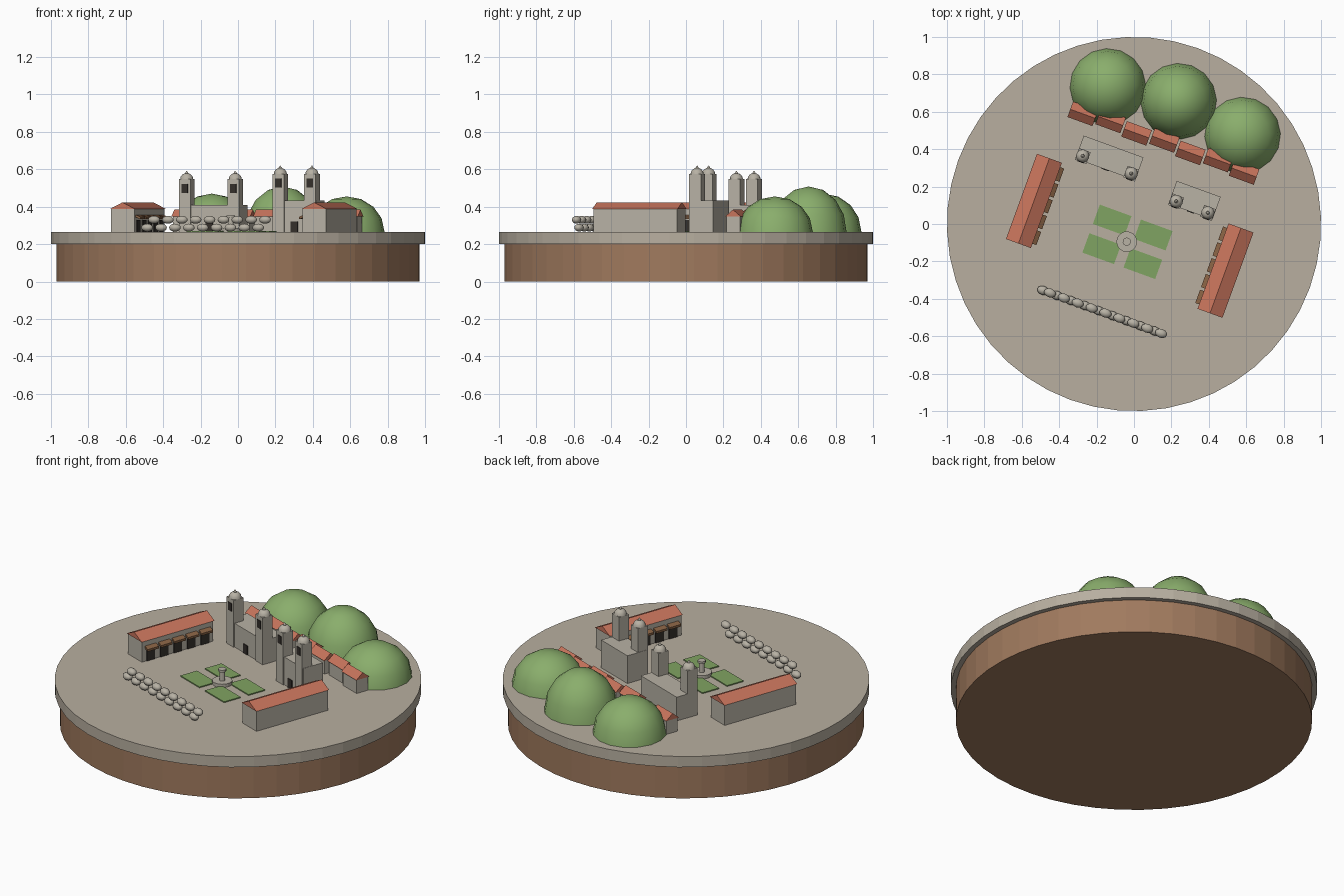
import bpy, bmesh, math
from mathutils import Matrix

cube = bpy.data.objects.get("Cube")
if cube:
    bpy.data.objects.remove(cube)

GROUND = 0.265
TURN = Matrix.Rotation(math.radians(-20), 4, 'Z')  # the village is turned on its disc


def linear(c):
    c /= 255
    return c / 12.92 if c < 0.04045 else ((c + 0.055) / 1.055) ** 2.4


def material(name, r, g, b):
    m = bpy.data.materials.new(name)
    m.use_nodes = True
    col = (linear(r), linear(g), linear(b), 1)
    m.diffuse_color = col
    m.node_tree.nodes["Principled BSDF"].inputs["Base Color"].default_value = col
    return m


earth = material("earth brown", 160, 122, 94)
paving = material("paving stone", 184, 175, 160)
wall = material("wall stone", 184, 178, 165)
tile = material("terracotta", 200, 116, 92)
leaf = material("tree green", 138, 174, 108)
grass = material("lawn green", 128, 164, 98)
wood = material("awning wood", 136, 98, 68)
dark = material("dark opening", 52, 47, 43)


class Part:
    """Collects simple solids into one object."""

    def __init__(self, name, mat):
        self.name, self.mat, self.bm = name, mat, bmesh.new()

    def box(self, x, y, z0, z1, w, d):
        m = Matrix.Translation((x, y, (z0 + z1) / 2)) @ Matrix.Diagonal((w, d, z1 - z0, 1))
        return bmesh.ops.create_cube(self.bm, size=1, matrix=m)["verts"]

    def gable(self, x, y, z0, z1, w, d, axis):
        # roof prism: the upper edge of a box is pinched into a ridge
        vs = self.box(x, y, z0, z1, w, d)
        for v in vs:
            if v.co.z > (z0 + z1) / 2:
                if axis == 'X':
                    v.co.y = y
                else:
                    v.co.x = x
        bmesh.ops.remove_doubles(self.bm, verts=vs, dist=1e-5)

    def cone(self, x, y, z0, z1, r0, r1, n):
        bmesh.ops.create_cone(self.bm, cap_ends=True, segments=n, radius1=r0, radius2=r1,
                              depth=z1 - z0, matrix=Matrix.Translation((x, y, (z0 + z1) / 2)))

    def ball(self, x, y, z, rx, ry, rz, u=16, v=8, half=False):
        m = Matrix.Translation((x, y, z)) @ Matrix.Diagonal((rx, ry, rz, 1))
        vs = bmesh.ops.create_uvsphere(self.bm, u_segments=u, v_segments=v, radius=1, matrix=m)["verts"]
        if half:
            bmesh.ops.delete(self.bm, geom=[p for p in vs if p.co.z < z - 1e-4], context='VERTS')

    def done(self, smooth=False):
        me = bpy.data.meshes.new(self.name)
        for f in self.bm.faces:
            f.smooth = smooth
        self.bm.to_mesh(me)
        self.bm.free()
        me.materials.append(self.mat)
        ob = bpy.data.objects.new(self.name, me)
        ob.matrix_world = TURN
        bpy.context.collection.objects.link(ob)


# Round base
p = Part("earth_base", earth)
p.cone(0, 0, 0, 0.2, 0.972, 0.972, 48)
p.done()
p = Part("paved_slab", paving)
p.cone(0, 0, 0.2, GROUND, 1, 1, 48)
p.done()

# Twin-tower churches: centre x, front y, nave width, nave top, tower offset, tower top
churches = {
    "west_church": (-0.244, 0.222, 0.34, 0.408, 0.138, 0.547),
    "east_church": (0.261, 0.165, 0.25, 0.432, 0.09, 0.575),
}
for name, (cx, fy, width, top, off, tall) in churches.items():
    body = Part(name + "_walls", wall)
    domes = Part(name + "_domes", wall)
    holes = Part(name + "_openings", dark)
    body.box(cx, fy + 0.065, GROUND, top, width, 0.13)
    ty = fy + 0.026
    for tx in (cx - off, cx + off):
        body.box(tx, ty, GROUND, tall, 0.066, 0.066)
        domes.ball(tx, ty, tall, 0.035, 0.035, 0.033, half=True)
        domes.cone(tx, ty, tall + 0.028, tall + 0.044, 0.012, 0.002, 8)
        holes.box(tx, ty - 0.033, tall - 0.073, tall - 0.025, 0.036, 0.006)
    holes.box(cx, fy, GROUND, GROUND + 0.055, 0.04, 0.008)
    body.done()
    domes.done(True)
    holes.done()

# Market arcades on both sides, arches facing the square
for name, s in (("west_arcade", -1), ("east_arcade", 1)):
    y = -0.067
    p = Part(name + "_walls", wall)
    p.box(s * 0.545, y, GROUND, 0.39, 0.132, 0.475)
    p.done()
    p = Part(name + "_roof", tile)
    p.gable(s * 0.545, y, 0.388, 0.423, 0.142, 0.485, 'Y')
    p.done()
    arches, awnings = Part(name + "_arches", dark), Part(name + "_awnings", wood)
    for i in range(5):
        ay = y + (i - 2) * 0.09
        arches.box(s * 0.478, ay, GROUND, 0.33, 0.008, 0.055)
        vs = awnings.box(s * 0.467, ay, 0.345, 0.358, 0.03, 0.075)
        for v in vs:  # slope away from the wall
            if abs(v.co.x) < 0.467:
                v.co.z -= 0.012
    arches.done()
    awnings.done()

# Row of small houses behind the churches
walls, roofs = Part("house_walls", wall), Part("house_roofs", tile)
for i in range(7):
    x, y = (i - 3) * 0.153, 0.46 + 0.015 * (i % 2)
    walls.box(x, y, GROUND, 0.35, 0.13, 0.075)
    roofs.gable(x, y, 0.348, 0.384, 0.142, 0.088, 'X')
walls.done()
roofs.done()

# Wooded hills
p = Part("wooded_hills", leaf)
for x, y, h in ((-0.383, 0.643, 0.205), (0, 0.698, 0.243), (0.383, 0.645, 0.19)):
    p.ball(x, y, GROUND, 0.203, 0.203, h, half=True)
p.done(True)

# Garden lawns around the fountain
p = Part("garden_lawns", grass)
for x in (-0.117, 0.117):
    for y in (-0.02, -0.183):
        p.box(x, y, GROUND - 0.002, GROUND + 0.006, 0.18, 0.11)
p.done()
p = Part("fountain", wall)
fx, fy = -0.004, -0.102
p.cone(fx, fy, GROUND, GROUND + 0.02, 0.055, 0.055, 20)
p.cone(fx, fy, GROUND, GROUND + 0.075, 0.017, 0.014, 12)
p.cone(fx, fy, GROUND + 0.075, GROUND + 0.088, 0.022, 0.022, 12)
p.done()

# Two courses of boulders along the front of the square
p = Part("boulder_wall", wall)
for i in range(9):
    for row in (0, 1):
        x = -0.335 + 0.079 * i + 0.039 * row
        p.ball(x, -0.5, 0.288 + 0.042 * row, 0.033, 0.024, 0.021, 12, 8)
p.done(True)
